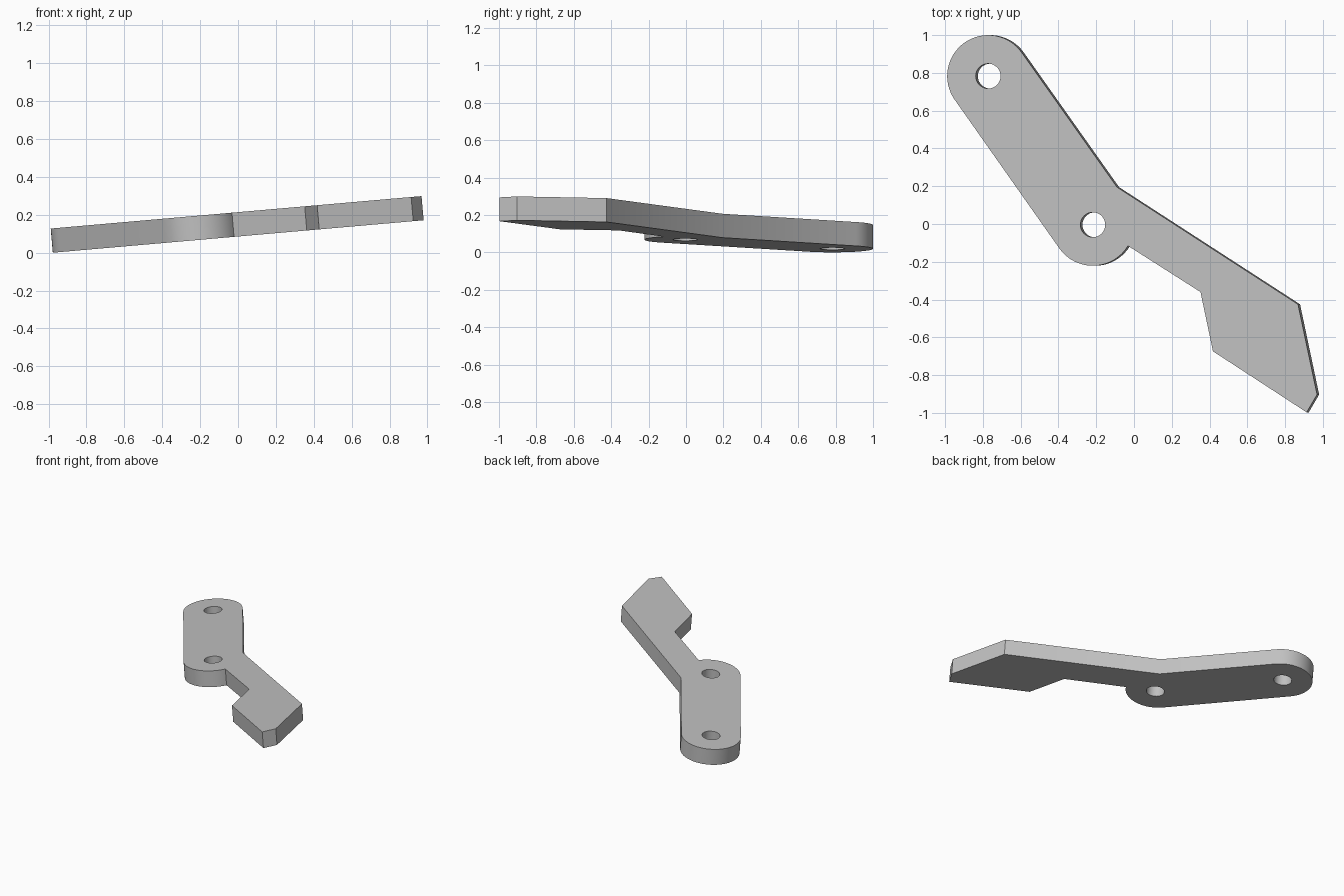
import bpy
import bmesh
import math
from mathutils import Matrix, Vector

cube = bpy.data.objects.get("Cube")
if cube:
    bpy.data.objects.remove(cube, do_unlink=True)

THICK = 0.128
TILT = math.radians(5)
END_R, HOLE_R = 0.217, 0.066
TOP_C, LOW_C = Vector((-0.772, 0.783)), Vector((-0.218, -0.004))


def arc(center, radius, start, end, steps):
    """Points along an arc, angles in degrees."""
    angles = [math.radians(start + (end - start) * i / steps) for i in range(steps + 1)]
    return [center + radius * Vector((math.cos(a), math.sin(a))) for a in angles]


grey = bpy.data.materials.new("plain grey")
grey.use_nodes = True
grey.diffuse_color = (0.53, 0.53, 0.53, 1)
grey.node_tree.nodes["Principled BSDF"].inputs["Base Color"].default_value = (0.53, 0.53, 0.53, 1)

# Outline: rounded link, then the bent arm with its wide blade
axis = TOP_C - LOW_C
side = math.degrees(math.atan2(axis.y, axis.x)) - 90
outline = arc(TOP_C, END_R, side, side + 180, 32)
outline += arc(LOW_C, END_R, side + 180, 329, 24)
outline += [Vector(p) for p in (
    (0.352, -0.36), (0.418, -0.674), (0.914, -0.997),
    (0.969, -0.903), (0.868, -0.425), (-0.09, 0.195))]
holes = [arc(c, HOLE_R, 0, 360, 32)[:-1] for c in (TOP_C, LOW_C)]

# Fill the outline around the two bolt holes and extrude it downward
bm = bmesh.new()
edges = []
for loop in [outline] + holes:
    verts = [bm.verts.new((p.x / math.cos(TILT), p.y, 0)) for p in loop]
    edges += [bm.edges.new((v, verts[i - 1])) for i, v in enumerate(verts)]
bmesh.ops.triangle_fill(bm, use_beauty=True, use_dissolve=False, edges=edges, normal=(0, 0, 1))
extruded = bmesh.ops.extrude_face_region(bm, geom=bm.faces[:], use_keep_orig=True)
lower = [g for g in extruded["geom"] if isinstance(g, bmesh.types.BMVert)]
bmesh.ops.translate(bm, verts=lower, vec=(0, 0, -THICK))
bmesh.ops.recalc_face_normals(bm, faces=bm.faces[:])

# Tilt the plate and rest its lowest edge on the ground
bmesh.ops.transform(bm, matrix=Matrix.Rotation(-TILT, 4, 'Y'), verts=bm.verts[:])
bmesh.ops.translate(bm, verts=bm.verts[:], vec=(0, 0, -min(v.co.z for v in bm.verts)))

mesh = bpy.data.meshes.new("lever_plate")
bm.to_mesh(mesh)
bm.free()
mesh.materials.append(grey)
plate = bpy.data.objects.new("lever_plate", mesh)
bpy.context.collection.objects.link(plate)

bpy.ops.object.select_all(action='DESELECT')
plate.select_set(True)
bpy.context.view_layer.objects.active = plate
bpy.ops.object.shade_smooth_by_angle(angle=math.radians(25))
